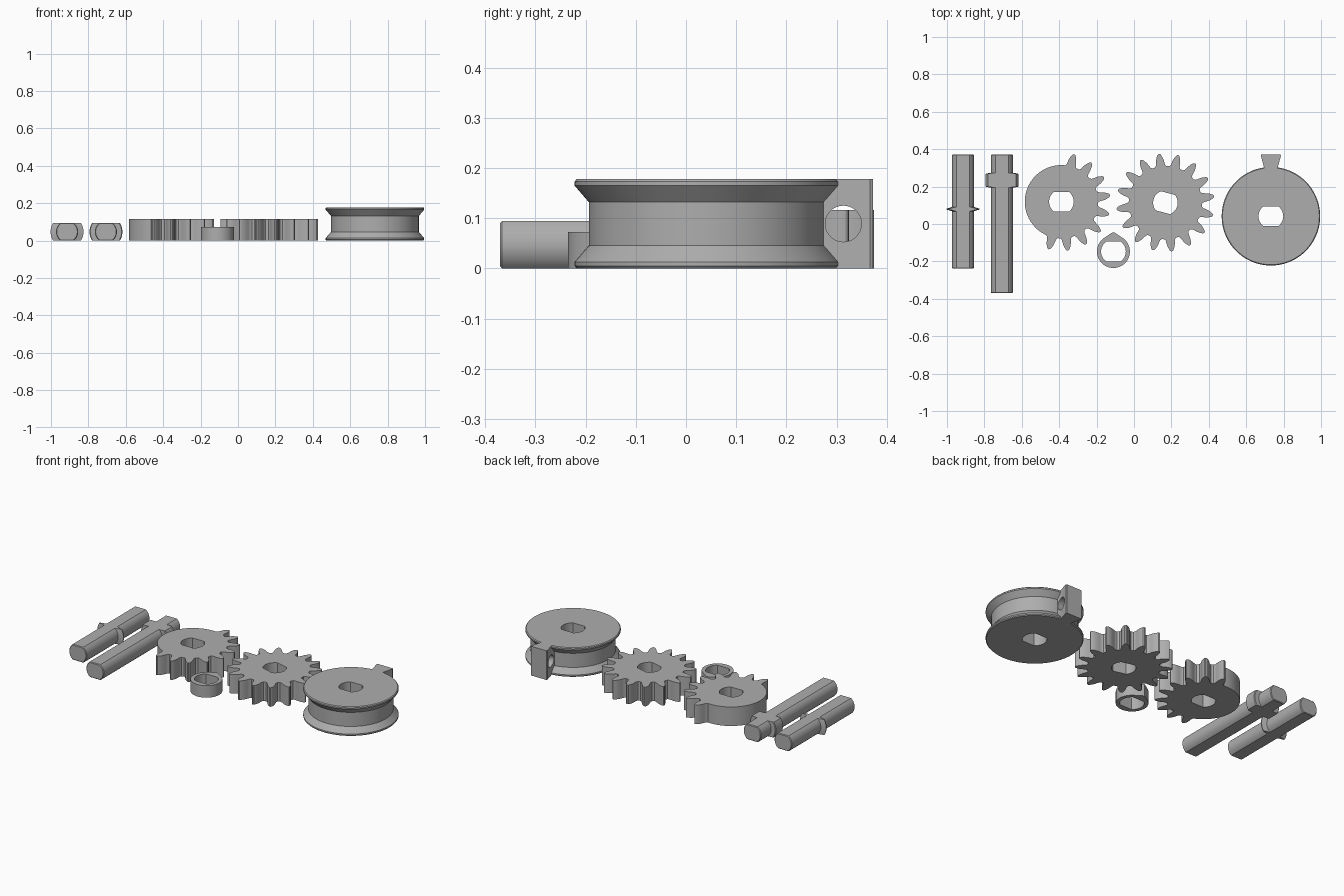
import bpy, bmesh, math
from mathutils import Vector

if "Cube" in bpy.data.objects:
    bpy.data.objects.remove(bpy.data.objects["Cube"])

grey = bpy.data.materials.new("plain_grey")
grey.diffuse_color = (0.42, 0.42, 0.42, 1)
grey.use_nodes = True
grey.node_tree.nodes["Principled BSDF"].inputs["Base Color"].default_value = grey.diffuse_color


def finish(ob, angle=28):
    ob.data.materials.clear()
    ob.data.materials.append(grey)
    bpy.ops.object.select_all(action='DESELECT')
    ob.select_set(True)
    bpy.context.view_layer.objects.active = ob
    bpy.ops.object.shade_smooth_by_angle(angle=math.radians(angle))
    return ob


def flat_round(r, h, rot=0.0, n=12):
    """Circle of radius r with two flats at distance h from the centre."""
    a = math.asin(min(1, h / r))
    pts = []
    for side in (0, math.pi):
        for i in range(n + 1):
            t = side - a + 2 * a * i / n + rot
            pts.append((r * math.cos(t), r * math.sin(t)))
    return pts


def prism(name, loops, height, loc):
    """Flat shape (outline plus holes) extruded upward from the ground."""
    cu = bpy.data.curves.new(name, 'CURVE')
    cu.dimensions = '2D'
    cu.fill_mode = 'BOTH'
    cu.extrude = height / 2
    for loop in loops:
        sp = cu.splines.new('POLY')
        sp.points.add(len(loop) - 1)
        for p, (x, y) in zip(sp.points, loop):
            p.co = (x, y, 0, 1)
        sp.use_cyclic_u = True
    ob = bpy.data.objects.new(name, cu)
    bpy.context.collection.objects.link(ob)
    ob.location = (loc[0], loc[1], height / 2)
    bpy.ops.object.select_all(action='DESELECT')
    ob.select_set(True)
    bpy.context.view_layer.objects.active = ob
    bpy.ops.object.convert(target='MESH')
    ob = bpy.context.view_layer.objects.active
    bm = bmesh.new()
    bm.from_mesh(ob.data)
    bmesh.ops.remove_doubles(bm, verts=bm.verts, dist=1e-5)
    bmesh.ops.recalc_face_normals(bm, faces=bm.faces)
    bm.to_mesh(ob.data)
    bm.free()
    return finish(ob)


def loft(name, sections, closed, loc):
    """Skin through equal-count sections; closed joins last to first."""
    bm = bmesh.new()
    rings = [[bm.verts.new(p) for p in s] for s in sections]
    n = len(rings[0])
    pairs = list(zip(rings, rings[1:]))
    if closed:
        pairs.append((rings[-1], rings[0]))
    else:
        bm.faces.new(rings[0])
        bm.faces.new(rings[-1])
    for a, b in pairs:
        for i in range(n):
            j = (i + 1) % n
            bm.faces.new((a[i], a[j], b[j], b[i]))
    bmesh.ops.recalc_face_normals(bm, faces=bm.faces)
    me = bpy.data.meshes.new(name)
    bm.to_mesh(me)
    bm.free()
    ob = bpy.data.objects.new(name, me)
    bpy.context.collection.objects.link(ob)
    ob.location = loc
    return finish(ob)


BORE_R, BORE_H = 0.066, 0.053     # keyed bore
SHAFT_R, SHAFT_H = 0.059, 0.047   # matching shaft
COLLAR_R = 0.088


# Shafts lying along y: (y, radius, flat height) stations
def shaft(name, x, y0, y1, collar):
    c = 0.004
    st = [(y0, SHAFT_R - c, SHAFT_H - c), (y0 + c, SHAFT_R, SHAFT_H)]
    st += [(y, r, SHAFT_H) for y, r in collar]
    st += [(y1 - c, SHAFT_R, SHAFT_H), (y1, SHAFT_R - c, SHAFT_H - c)]
    secs = [[Vector((px, y, pz)) for px, pz in flat_round(r, h)] for y, r, h in st]
    return loft(name, secs, False, (x, 0, SHAFT_H))


shaft("short_shaft", -0.914, -0.238, 0.372,
      [(0.068, SHAFT_R), (0.075, COLLAR_R - 0.008), (0.077, COLLAR_R),
       (0.082, COLLAR_R), (0.084, COLLAR_R - 0.008), (0.091, SHAFT_R)])
shaft("long_shaft", -0.706, -0.37, 0.372,
      [(0.196, SHAFT_R), (0.197, COLLAR_R - 0.004), (0.201, COLLAR_R),
       (0.267, COLLAR_R), (0.271, COLLAR_R - 0.004), (0.272, SHAFT_R)])


# Gears: 16 tooth pitch, optionally with part of the rim left plain
def gear_outline(count):
    root, pitch = 0.196, math.radians(22.5)
    tooth = [(0.196, 0.031), (0.203, 0.025), (0.216, 0.0225), (0.230, 0.0205),
             (0.244, 0.016), (0.256, 0.010), (0.261, 0.006)]
    pts = []
    for k in range(16):
        mid = math.radians(-105) + k * pitch
        if k < count:
            flank = [(r, w / r) for r, w in tooth]
            pol = [(r, mid - a) for r, a in flank] + [(0.263, mid)]
            pol += [(r, mid + a) for r, a in reversed(flank)]
        else:
            pol = [(root, mid + pitch * f) for f in (-0.375, -0.125, 0.125, 0.375)]
        pts += [(r * math.cos(a), r * math.sin(a)) for r, a in pol]
    return pts


prism("partial_gear", [gear_outline(9), flat_round(BORE_R, BORE_H)],
      0.116, (-0.388, 0.119))
prism("full_gear", [gear_outline(16), flat_round(BORE_R, BORE_H, math.radians(-15))],
      0.116, (0.168, 0.114))

# Retaining ring with a pointed lobe toward the back
ring_r, tip = 0.088, 0.106
t0 = math.acos(ring_r / tip)
lobe = []
for i in range(49):
    t = math.pi / 2 + t0 + (2 * math.pi - 2 * t0) * i / 48
    lobe.append((ring_r * math.cos(t), ring_r * math.sin(t)))
lobe += [(0.008, tip - 0.006), (0, tip - 0.003), (-0.008, tip - 0.006)]
prism("pointer_ring", [lobe, flat_round(BORE_R, BORE_H)], 0.073, (-0.11, -0.147))

# Grooved spool with keyed bore
SX, SY, SZ = 0.732, 0.0415, 0.178
half = [(0.259, 0), (0.2635, 0.005), (0.2635, 0.013), (0.235, 0.046)]
profile = half + [(r, SZ - z) for r, z in reversed(half)]
corner = math.asin(BORE_H / BORE_R)
angles = []
for start, end in ((-corner, corner), (corner, math.pi - corner),
                   (math.pi - corner, math.pi + corner),
                   (math.pi + corner, 2 * math.pi - corner)):
    angles += [start + (end - start) * i / 18 for i in range(18)]


def ring_at(z, radius):
    return [Vector((radius(a) * math.cos(a), radius(a) * math.sin(a), z)) for a in angles]


def bore(a):
    return min(BORE_R, BORE_H / max(abs(math.sin(a)), 1e-6))


sections = [ring_at(z, lambda a, r=r: r) for r, z in profile]
sections += [ring_at(SZ, bore), ring_at(0, bore)]
loft("spool", sections, True, (SX, SY, 0))

# Flared lug on the back of the spool, with a cross hole
right = [(0.036, 0.262), (0.036, 0.30), (0.054, 0.366), (0.051, 0.372)]
outline = right + [(-x, y) for x, y in reversed(right)]
lug = prism("spool_lug", [outline], SZ, (SX, 0))
bpy.ops.mesh.primitive_cylinder_add(vertices=40, radius=0.036, depth=0.3,
                                    location=(SX, 0.3135, 0.089),
                                    rotation=(0, math.pi / 2, 0))
cutter = bpy.context.object
cutter.name = "lug_hole_cutter"
cutter.hide_render = True
cutter.display_type = 'WIRE'
mod = lug.modifiers.new("cross_hole", 'BOOLEAN')
mod.operation = 'DIFFERENCE'
mod.solver = 'EXACT'
mod.object = cutter
bpy.context.view_layer.objects.active = lug
bpy.ops.object.modifier_apply(modifier=mod.name)
bpy.data.objects.remove(cutter)
finish(lug)
